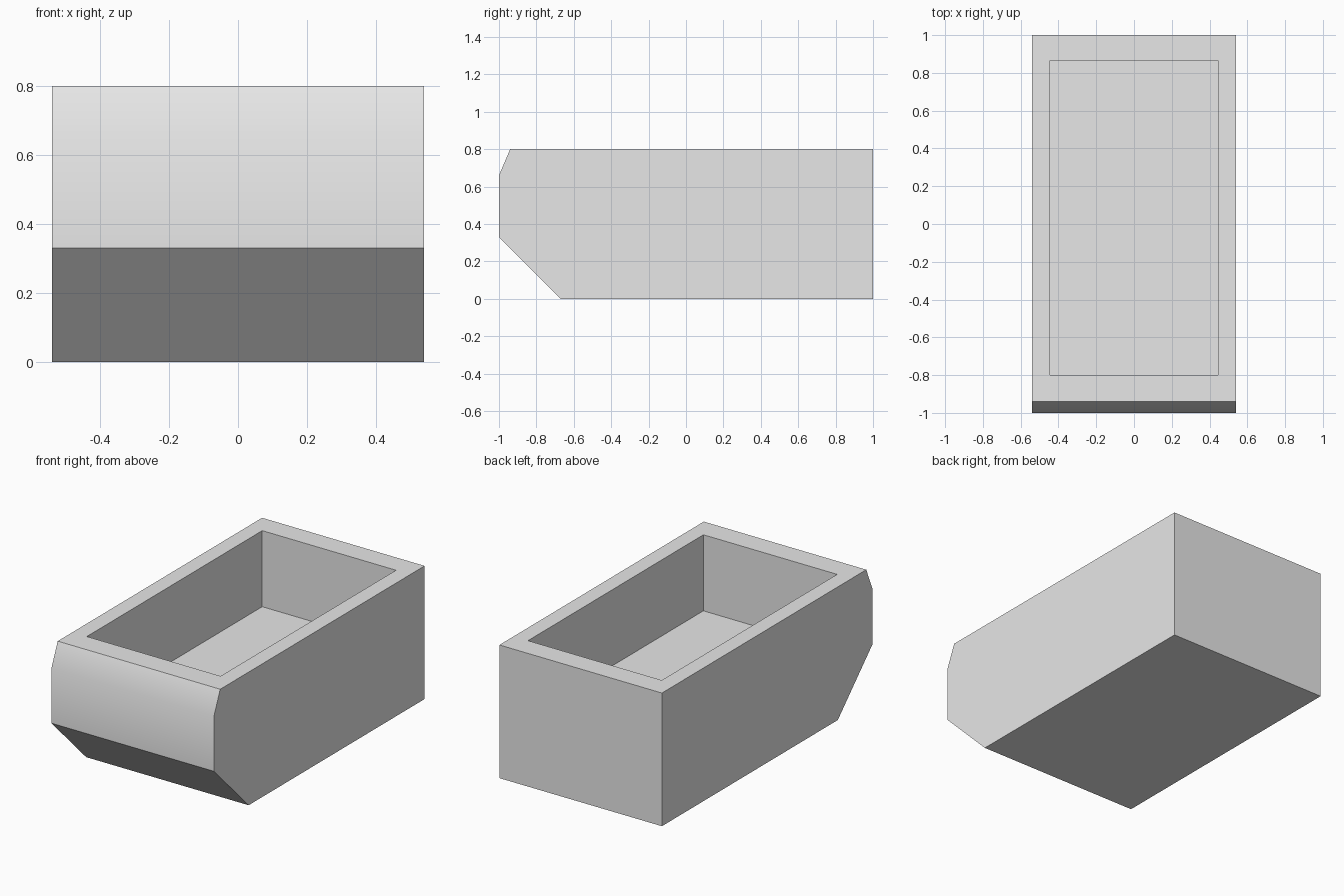
import bpy, bmesh, math
from mathutils import Vector

cube = bpy.data.objects.get("Cube")
if cube:
    bpy.data.objects.remove(cube, do_unlink=True)

# Material
grey = bpy.data.materials.new("light_grey")
grey.use_nodes = True
colour = (0.8, 0.8, 0.8, 1)
grey.diffuse_color = colour
grey.node_tree.nodes["Principled BSDF"].inputs["Base Color"].default_value = colour

HALF_WIDTH = 0.54
FLOOR_Z = 0.343

# Side profile (y, z), extruded across the width
profile = [(-0.67, 0), (1, 0), (1, 0.8), (-0.94, 0.8), (-1, 0.66), (-1, 0.33)]
bm = bmesh.new()
side = bm.faces.new([bm.verts.new((-HALF_WIDTH, y, z)) for y, z in profile])
extruded = bmesh.ops.extrude_face_region(bm, geom=[side], use_keep_orig=True)
moved = [g for g in extruded["geom"] if isinstance(g, bmesh.types.BMVert)]
bmesh.ops.translate(bm, verts=moved, vec=(2 * HALF_WIDTH, 0, 0))
bmesh.ops.recalc_face_normals(bm, faces=bm.faces)

# Inset the top face to form the rim, then sink it to form the cavity
top = max(bm.faces, key=lambda f: f.calc_center_median().z)
bmesh.ops.inset_individual(bm, faces=[top], thickness=0.135)
for v in top.verts:
    v.co.y = 0.865 if v.co.y > 0 else -0.80
sunk = bmesh.ops.extrude_discrete_faces(bm, faces=[top])["faces"][0]
bmesh.ops.translate(bm, verts=sunk.verts, vec=Vector((0, 0, FLOOR_Z - 0.8)))

mesh = bpy.data.meshes.new("open_tub")
bm.to_mesh(mesh)
bm.free()
mesh.materials.append(grey)
tub = bpy.data.objects.new("open_tub", mesh)
bpy.context.collection.objects.link(tub)

# Soften only the shallow bend on the front
bpy.ops.object.select_all(action="DESELECT")
tub.select_set(True)
bpy.context.view_layer.objects.active = tub
bpy.ops.object.shade_smooth_by_angle(angle=math.radians(30))
